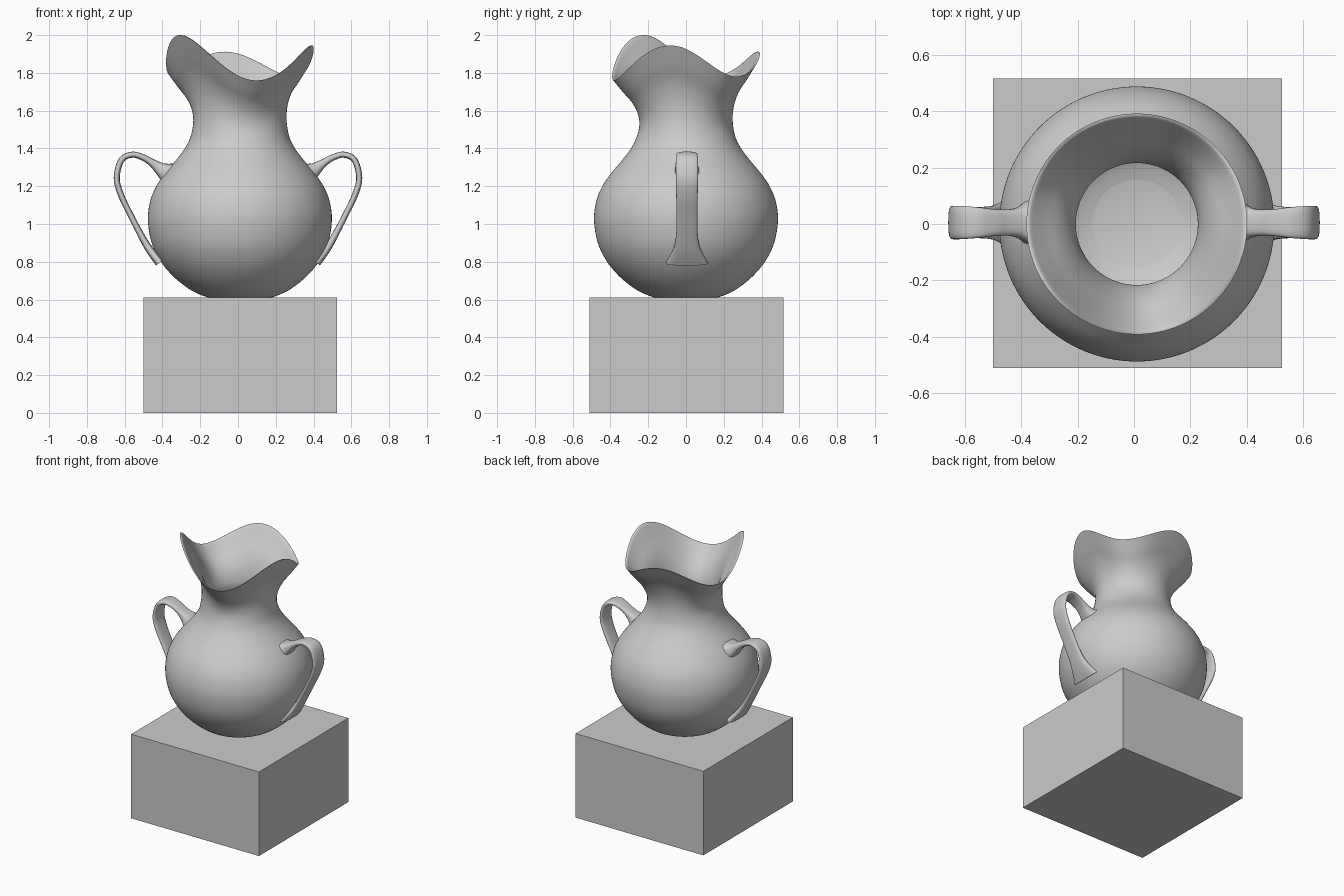
import bpy, bmesh, math

if "Cube" in bpy.data.objects:
    bpy.data.objects.remove(bpy.data.objects["Cube"])

SEG = 128


def spline(pts, steps=6):
    """Catmull-Rom through tuples of any length."""
    out = []
    for i in range(len(pts) - 1):
        a, b = pts[max(i - 1, 0)], pts[i]
        c, d = pts[i + 1], pts[min(i + 2, len(pts) - 1)]
        for s in range(steps):
            t = s / steps
            out.append(tuple(0.5 * (2 * q + (r - p) * t + (2 * p - 5 * q + 4 * r - u) * t * t
                                    + (3 * q - p - 3 * r + u) * t ** 3)
                             for p, q, r, u in zip(a, b, c, d)))
    return out + [tuple(pts[-1])]


def skin(name, rings, flat=False):
    """Bridge equal-length closed rings and cap both ends."""
    bm = bmesh.new()
    vs = [[bm.verts.new(p) for p in ring] for ring in rings]
    n = len(rings[0])
    for a, b in zip(vs, vs[1:]):
        for i in range(n):
            j = (i + 1) % n
            bm.faces.new((a[i], a[j], b[j], b[i]))
    bm.faces.new(vs[0][::-1])
    bm.faces.new(vs[-1])
    bmesh.ops.recalc_face_normals(bm, faces=bm.faces[:])
    me = bpy.data.meshes.new(name)
    bm.to_mesh(me)
    bm.free()
    ob = bpy.data.objects.new(name, me)
    bpy.context.collection.objects.link(ob)
    if not flat:
        bpy.ops.object.select_all(action='DESELECT')
        ob.select_set(True)
        bpy.context.view_layer.objects.active = ob
        bpy.ops.object.shade_smooth_by_angle(angle=math.radians(50))
    return ob


# Plinth
x0, x1, y0, y1 = -0.50, 0.525, -0.51, 0.515
skin("plinth", [[(x0, y0, z), (x1, y0, z), (x1, y1, z), (x0, y1, z)] for z in (0, 0.61)], True)

# Wavy rim: height at three crests and three dips (degrees, z)
WAVE = [(-77, 1.76), (-12, 1.945), (43, 1.78), (102, 1.912), (158, 1.785), (215, 2.0), (283, 1.76)]


def rim_height(deg):
    deg = (deg + 77) % 360 - 77
    for (a, za), (b, zb) in zip(WAVE, WAVE[1:]):
        if a <= deg <= b:
            k = 0.5 - 0.5 * math.cos(math.pi * (deg - a) / (b - a))
            return za + (zb - za) * k


# Vase shell: radius and height; above NECK the height stretches to the rim
NECK, TOP = 1.46, 1.86
OUTER = [(0.165, 0.61), (0.22, 0.63), (0.275, 0.66), (0.35, 0.72), (0.418, 0.80), (0.467, 0.90),
         (0.487, 1.02), (0.475, 1.12), (0.443, 1.20), (0.395, 1.27), (0.345, 1.33), (0.295, 1.395),
         (0.262, NECK), (0.247, 1.54), (0.256, 1.62), (0.288, 1.70), (0.341, 1.78), (0.391, TOP)]
outer = spline(OUTER)

# Inner wall: offset along the profile normal, thinning to the lip
inner = []
for i, (r, z) in enumerate(outer):
    a, b = outer[max(i - 1, 0)], outer[min(i + 1, len(outer) - 1)]
    dr, dz = b[0] - a[0], b[1] - a[1]
    l = math.hypot(dr, dz)
    th = 0.031 if z < 1.55 else 0.031 - 0.023 * (z - 1.55) / (TOP - 1.55)
    inner.append((max(r - th * dz / l, 0.05), z + th * dr / l if z < TOP - 0.001 else z))


def vase_ring(r, z):
    ring = []
    for i in range(SEG):
        a = math.tau * i / SEG
        h = z
        if z > NECK:
            h = NECK + (z - NECK) / (TOP - NECK) * (rim_height(math.degrees(a)) - NECK)
        ring.append((0.01 + r * math.cos(a), r * math.sin(a), h))
    return ring


skin("vase", [vase_ring(r, z) for r, z in outer + inner[::-1]])

# Strap handles: x, z, half thickness, half width
PATH = [(0.365, 1.265, 0.062, 0.085), (0.405, 1.288, 0.038, 0.056), (0.45, 1.321, 0.022, 0.046),
        (0.50, 1.351, 0.017, 0.048), (0.56, 1.367, 0.016, 0.055), (0.617, 1.338, 0.016, 0.059),
        (0.642, 1.245, 0.016, 0.059), (0.62, 1.155, 0.016, 0.057), (0.565, 1.04, 0.016, 0.055),
        (0.505, 0.925, 0.018, 0.059), (0.465, 0.86, 0.021, 0.075), (0.415, 0.795, 0.024, 0.11)]
path = spline(PATH)


def handle(name, side):
    rings = []
    for i, (x, z, h, w) in enumerate(path):
        a, b = path[max(i - 1, 0)], path[min(i + 1, len(path) - 1)]
        tx, tz = b[0] - a[0], b[1] - a[1]
        l = math.hypot(tx, tz)
        ring = []
        for k in range(32):
            c, s = math.cos(math.tau * k / 32), math.sin(math.tau * k / 32)
            u = h * math.copysign(abs(c) ** 0.7, c)
            v = w * math.copysign(abs(s) ** 0.7, s)
            ring.append((side * (x - u * tz / l), 0.005 + v, z + u * tx / l))
        rings.append(ring)
    skin(name, rings)


handle("right_handle", 1)
handle("left_handle", -1)
